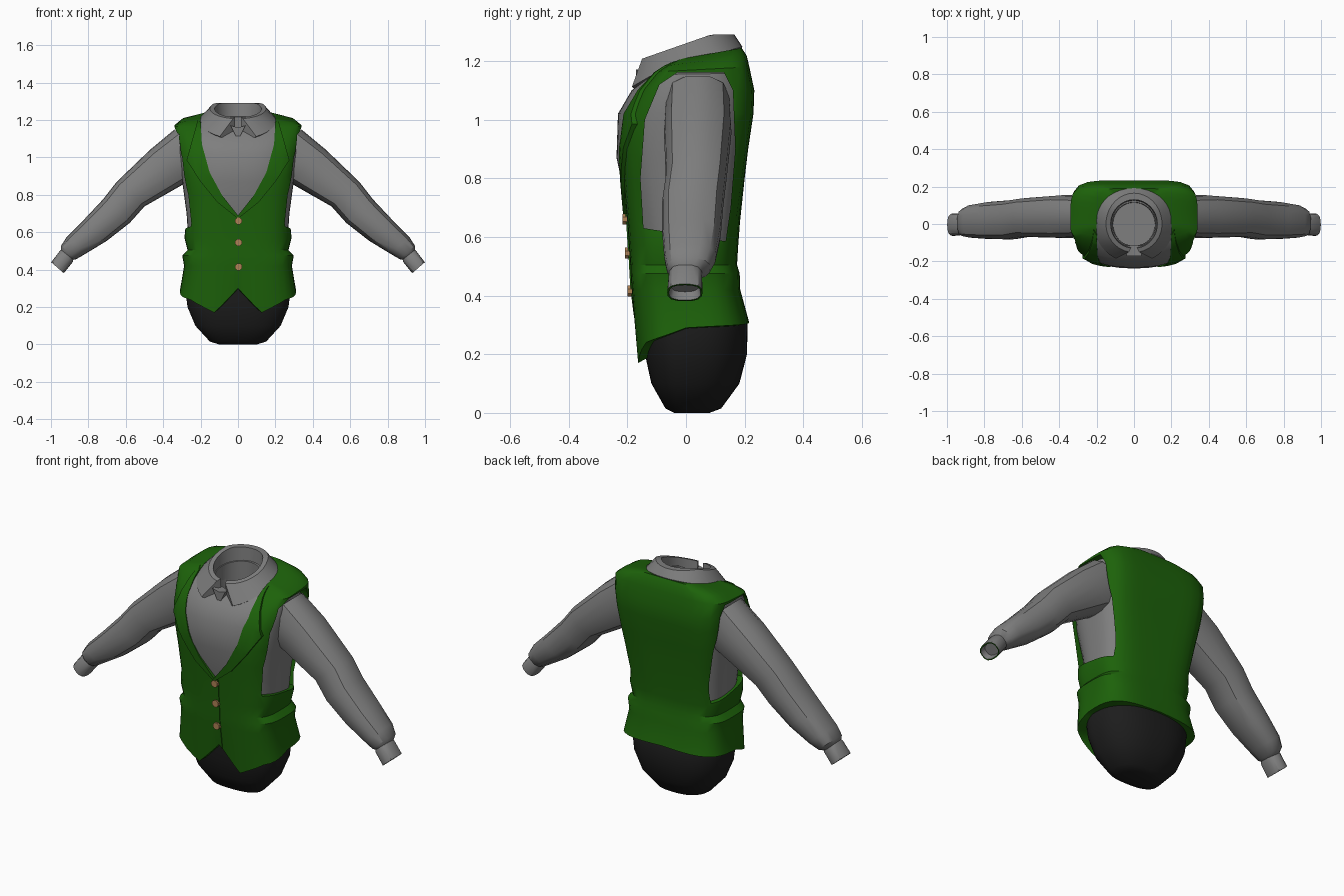
import bpy, bmesh
from math import sin, cos, pi, radians
from mathutils import Vector

if "Cube" in bpy.data.objects:
    bpy.data.objects.remove(bpy.data.objects["Cube"])


def material(name, rgb):
    m = bpy.data.materials.new(name)
    m.use_nodes = True
    m.diffuse_color = (*rgb, 1)
    m.node_tree.nodes["Principled BSDF"].inputs["Base Color"].default_value = (*rgb, 1)
    return m


GREEN = material("vest green", (0.012, 0.122, 0.003))
GREY = material("shirt grey", (0.21, 0.21, 0.21))
BLACK = material("trouser black", (0.012, 0.012, 0.012))
TAN = material("button tan", (0.42, 0.22, 0.09))
parts = []


def finish(name, bm, mat):
    bmesh.ops.recalc_face_normals(bm, faces=bm.faces)
    mesh = bpy.data.meshes.new(name)
    bm.to_mesh(mesh)
    bm.free()
    ob = bpy.data.objects.new(name, mesh)
    bpy.context.collection.objects.link(ob)
    mesh.materials.append(mat)
    parts.append(ob)
    return ob


def loft(name, rings, mat):
    """Skin closed rings and close both ends with fans."""
    bm = bmesh.new()
    rows = [[bm.verts.new(p) for p in ring] for ring in rings]
    n = len(rows[0])
    for a, b in zip(rows, rows[1:]):
        for i in range(n):
            bm.faces.new((a[i], a[(i + 1) % n], b[(i + 1) % n], b[i]))
    for row in (rows[0], rows[-1]):
        mid = bm.verts.new(sum((v.co for v in row), Vector()) / n)
        for i in range(n):
            bm.faces.new((row[i], row[(i + 1) % n], mid))
    return finish(name, bm, mat)


def rounded_box(a, power):
    """Point of a unit rounded square in direction a."""
    s, c = sin(a), cos(a)
    r = (abs(s) ** power + abs(c) ** power) ** (-1 / power)
    return s * r, c * r


def body_ring(z, half, front, back, power, back_power, grow=0, n=48):
    """Body section; index 0 is the front centre, the top rows tilt forward."""
    ring = []
    tilt = max(0, z - 1.15) * 3
    for i in range(n):
        a = 2 * pi * i / n
        s, c = rounded_box(a, power if cos(a) > 0 else back_power)
        y = -c * ((front if c > 0 else back) + grow)
        ring.append(Vector((s * (half + grow), y, z + tilt * y)))
    return ring


def prism(name, outline, axis, lo, hi, mat=GREEN):
    """Extrude an outline along x or y."""
    bm = bmesh.new()
    ends = []
    for d in (lo, hi):
        ends.append([bm.verts.new((d, u, z) if axis == "x" else (u, d, z)) for u, z in outline])
    n = len(outline)
    for end in ends:
        bm.faces.new(end)
    for i in range(n):
        j = (i + 1) % n
        bm.faces.new((ends[0][i], ends[0][j], ends[1][j], ends[1][i]))
    return finish(name, bm, mat)


def boolean(ob, tool, operation="DIFFERENCE"):
    mod = ob.modifiers.new("cut", "BOOLEAN")
    mod.operation, mod.solver, mod.object = operation, "EXACT", tool
    bpy.context.view_layer.objects.active = ob
    bpy.ops.object.modifier_apply(modifier=mod.name)
    parts.remove(tool)
    bpy.data.objects.remove(tool)


def neck_cutter(radius, floor):
    ring = body_ring(floor, radius, radius, radius, 2, 2)
    return loft("neck_cutter", [ring, [p + Vector((0, 0, .4)) for p in ring]], GREY)


# Hips
hips = [(.0, .1, .04, .08), (.015, .15, .07, .12), (.1, .228, .118, .182),
        (.2, .27, .14, .208), (.3, .282, .15, .21), (.4, .26, .15, .17)]
loft("hips", [body_ring(*r, 2.5, 2.5) for r in hips], BLACK)

# Shirt body
shirt_rows = [(.45, .25, .16, .15), (.6, .268, .18, .168), (.7, .275, .2, .18),
              (.87, .298, .237, .2), (1.02, .315, .232, .22), (1.1, .32, .185, .222),
              (1.155, .315, .125, .205), (1.2, .2, .08, .175)]
shirt = loft("shirt_body", [body_ring(*r, 2.6, 3.2) for r in shirt_rows], GREY)
boolean(shirt, neck_cutter(.116, 1.06))

# Vest body with a pointed front hem
vest_rows = [(.3, .31, .165, .215), (.42, .288, .185, .185), (.475, .298, .189, .183),
             (.505, .27, .19, .174), (.57, .286, .195, .178), (.65, .28, .2, .184),
             (.8, .296, .214, .2), (.9, .31, .221, .212), (1.02, .325, .208, .23),
             (1.1, .334, .16, .233), (1.168, .34, .1, .216), (1.192, .3, .07, .207),
             (1.21, .2, .03, .19)]
HEM = [(0, .3), (.125, .17), (.25, .24), (.5, .29), (1, .31)]


def hem_height(t):
    for (t0, z0), (t1, z1) in zip(HEM, HEM[1:]):
        if t <= t1:
            return z0 + (z1 - z0) * (t - t0) / (t1 - t0)
    return HEM[-1][1]


def vest_shell(name, grow=0):
    rings = [body_ring(*r, 3.6, 3.6 + min(2, max(0, r[0] - .6) * 6), grow) for r in vest_rows]
    n = len(rings[0])
    for i, p in enumerate(rings[0]):
        p.z = hem_height(min(i, n - i) / (n / 2))
    return loft(name, rings, GREEN)


vest = vest_shell("vest")
inner = [(.085, .797), (.152, .92), (.193, 1.07), (.205, 1.3)]
neckline = [(0, .69)] + inner + [(-x, z) for x, z in reversed(inner)]
boolean(vest, prism("neckline_cutter", neckline, "y", -.5, 0))
boolean(vest, neck_cutter(.16, 1.02))
armhole = [(-.145, .63), (-.155, .8), (-.14, 1.0), (-.09, 1.12), (-.03, 1.16),
           (.13, 1.16), (.16, 1.1), (.168, .9), (.152, .7), (.135, .585)]
for s in (1, -1):
    boolean(vest, prism("armhole_cutter", armhole, "x", .2 * s, .6 * s))

# Lapels and the front overlap, slightly raised from the vest
lapel = [(0, .69)] + inner[:3] + [(.2, 1.19), (.215, 1.2), (.275, .985), (.2, .87), (.11, .76), (0, .672)]
for s, side in ((1, "left"), (-1, "right")):
    piece = vest_shell(side + "_lapel", .012)
    boolean(piece, prism("lapel_cutter", [(x * s, z) for x, z in lapel], "y", -.5, -.01), "INTERSECT")
overlap = vest_shell("front_overlap", .004)
strip = [(-.02, .2), (.02, .2), (.02, .68), (-.02, .68)]
boolean(overlap, prism("overlap_cutter", strip, "y", -.5, -.1), "INTERSECT")


# Sleeves and cuffs: rows of centre x, centre z, half height, centre y, half depth
def tube(name, rows, side, n=16):
    rings = []
    for x, z, h, yc, yh in rows:
        ring = []
        for i in range(n):
            s, c = rounded_box(2 * pi * i / n, 2.8)
            ring.append(Vector(((x + .75 * h * c) * side, yc + yh * s, z + .65 * h * c)))
        rings.append(ring)
    return loft(name, rings, GREY)


sleeve = [(.22, 1.045, .16, .04, .11), (.37, .955, .133, .04, .115), (.575, .803, .1, .035, .104),
          (.65, .713, .096, .023, .105), (.765, .608, .084, .019, .1), (.865, .53, .068, .014, .088),
          (.905, .492, .055, .008, .074), (.918, .476, .038, .002, .05)]
cuff = [(.905, .49, .036, 0, .043), (.917, .472, .046, -.002, .057), (.965, .41, .045, -.004, .06),
        (.965, .41, .039, -.004, .054), (.945, .435, .034, -.004, .047)]
for s, side in ((1, "left"), (-1, "right")):
    tube(side + "_sleeve", sleeve, s)
    wrist = tube(side + "_cuff", cuff, s)
    wrist.data.materials.append(GREEN)
    for face in wrist.data.polygons[32:48]:  # thin rim at the cuff end
        face.material_index = 1


# Folded collar, open at the front with spread points
def top_height(y):
    return min(1.29, 1.26 + .35 * y)


def fall_height(y):
    return 1.195 + .28 * y - .3 * max(0, -y - .08)


profile = [(.112, .12, .115, 8, lambda y: 1.06), (.125, .13, .13, 8, top_height),
           (.15, .152, .165, 10, top_height), (.214, .207, .192, 27, fall_height)]
bm = bmesh.new()
steps = 32
rows = []
for i in range(steps + 1):
    row = []
    for rx, front, back, start, height in profile:
        a = radians(start + (360 - 2 * start) * i / steps)
        y = -cos(a) * (front if cos(a) > 0 else back)
        row.append(bm.verts.new((rx * sin(a), y, height(y))))
    rows.append(row)
for a, b in zip(rows, rows[1:]):
    for k in range(4):
        bm.faces.new((a[k], a[(k + 1) % 4], b[(k + 1) % 4], b[k]))
for row in (rows[0], rows[-1]):
    bm.faces.new(row)
finish("collar", bm, GREY)
prism("collar_stand_point", [(-.04, 1.17), (0, 1.16), (.04, 1.17), (0, 1.09)], "y", -.17, -.115, GREY)

# Buttons
for i, (y, z) in enumerate(((-.203, .66), (-.194, .545), (-.186, .415))):
    bpy.ops.mesh.primitive_cylinder_add(vertices=8, radius=.02, depth=.028,
                                        location=(.003, y, z), rotation=(pi / 2, pi / 8, 0))
    button = bpy.context.object
    button.name = f"button_{i + 1}"
    button.data.materials.append(TAN)
    parts.append(button)

# Smooth shading with crisp edges
bpy.ops.object.select_all(action="DESELECT")
for ob in parts:
    ob.select_set(True)
bpy.context.view_layer.objects.active = parts[0]
bpy.ops.object.shade_smooth_by_angle(angle=radians(35))
